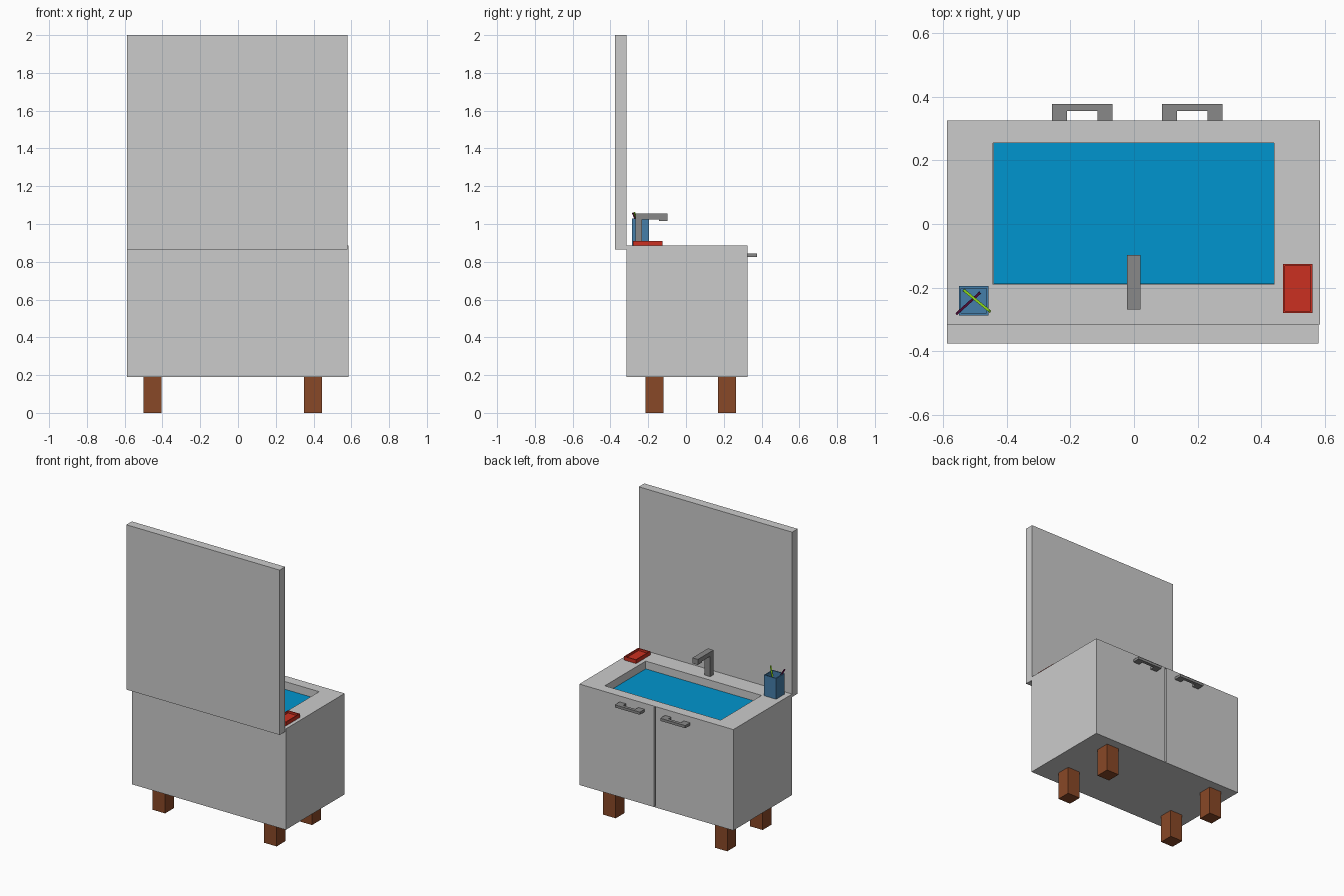
import bpy, bmesh
from mathutils import Vector

if "Cube" in bpy.data.objects:
    bpy.data.objects.remove(bpy.data.objects["Cube"])


def material(name, rgb):
    m = bpy.data.materials.new(name)
    m.diffuse_color = (*rgb, 1)
    m.use_nodes = True
    m.node_tree.nodes["Principled BSDF"].inputs["Base Color"].default_value = m.diffuse_color
    return m


BLUE = material("water_blue", (0.0, 0.30, 0.62))
STEEL = material("cup_blue", (0.06, 0.21, 0.40))
RED = material("dish_red", (0.60, 0.03, 0.015))
WOOD = material("wood", (0.25, 0.065, 0.02))
GREEN = material("brush_green", (0.25, 0.65, 0.01))
PURPLE = material("brush_purple", (0.12, 0.005, 0.06))
METAL = material("metal", (0.25, 0.25, 0.25))


def finish(name, bm, mat=None):
    bmesh.ops.recalc_face_normals(bm, faces=bm.faces)
    me = bpy.data.meshes.new(name)
    bm.to_mesh(me)
    bm.free()
    ob = bpy.data.objects.new(name, me)
    bpy.context.collection.objects.link(ob)
    if mat:
        me.materials.append(mat)
    return ob


def box_bm(lo, hi):
    bm = bmesh.new()
    bmesh.ops.create_cube(bm, size=1)
    lo, hi = Vector(lo), Vector(hi)
    for v in bm.verts:
        v.co = (lo + hi) / 2 + v.co * (hi - lo)
    return bm


def box(name, lo, hi, mat=None):
    return finish(name, box_bm(lo, hi), mat)


def tray(name, lo, hi, rim, depth, mat):
    """Box whose top is inset and pushed down to make an open container."""
    bm = box_bm(lo, hi)
    bm.normal_update()
    top = max(bm.faces, key=lambda f: f.calc_center_median().z)
    bmesh.ops.inset_individual(bm, faces=[top], thickness=rim)
    floor = bmesh.ops.extrude_discrete_faces(bm, faces=[top])["faces"][0]
    bmesh.ops.translate(bm, verts=floor.verts, vec=(0, 0, -depth))
    return finish(name, bm, mat)


def prism(name, pts, offset, mat=None):
    """Extrude a closed outline along an offset."""
    bm = bmesh.new()
    face = bm.faces.new([bm.verts.new(p) for p in pts])
    ext = bmesh.ops.extrude_face_region(bm, geom=[face], use_keep_orig=True)["geom"]
    bmesh.ops.translate(bm, vec=offset,
                        verts=[g for g in ext if isinstance(g, bmesh.types.BMVert)])
    return finish(name, bm, mat)


def rod(name, a, b, size, mat):
    """Thin square bar between two points."""
    a, b = Vector(a), Vector(b)
    bm = box_bm((-size / 2, -size / 2, 0), (size / 2, size / 2, (b - a).length))
    ob = finish(name, bm, mat)
    ob.location = a
    ob.rotation_euler = (b - a).to_track_quat('Z', 'Y').to_euler()
    return ob


# Cabinet with sunken basin and the seam between its doors
cabinet = box("cabinet", (-0.588, -0.315, 0.19), (0.585, 0.325, 0.885))
cutters = [
    box("basin_cutter", (-0.443, -0.19, 0.825), (0.44, 0.255, 1.0)),
    box("seam_cutter", (0.005, 0.313, 0.195), (0.015, 0.4, 0.88)),
]
for c in cutters:
    c.hide_render = True
    c.hide_viewport = True
    mod = cabinet.modifiers.new(c.name, 'BOOLEAN')
    mod.operation = 'DIFFERENCE'
    mod.solver = 'EXACT'
    mod.object = c

# Water filling the basin floor
box("water", (-0.442, -0.189, 0.822), (0.439, 0.254, 0.832), BLUE)

# Tall back panel
box("back_panel", (-0.588, -0.375, 0.865), (0.58, -0.315, 2.0))

# Legs
for sx, x in (("left", -0.50), ("right", 0.35)):
    for sy, y in (("front", -0.215), ("back", 0.17)):
        box(f"{sy}_{sx}_leg", (x, y, 0), (x + 0.095, y + 0.095, 0.19), WOOD)

# Door handles
outline = [(-0.095, 0.322), (-0.095, 0.377), (0.095, 0.377), (0.095, 0.322),
           (0.048, 0.322), (0.048, 0.355), (-0.048, 0.355), (-0.048, 0.322)]
for side, cx in (("left", -0.163), ("right", 0.183)):
    prism(f"{side}_door_handle", [(cx + x, y, 0.826) for x, y in outline],
          (0, 0, 0.018), METAL)

# Faucet
side_profile = [(-0.268, 0.884), (-0.268, 1.055), (-0.098, 1.055), (-0.098, 1.017),
                (-0.142, 1.017), (-0.142, 1.025), (-0.232, 1.025), (-0.232, 0.884)]
prism("faucet", [(-0.022, y, z) for y, z in side_profile], (0.042, 0, 0), METAL)

# Soap dish
tray("soap_dish", (0.468, -0.28, 0.885), (0.56, -0.125, 0.91), 0.009, 0.015, RED)

# Cup with two brushes
tray("brush_cup", (-0.55, -0.287, 0.885), (-0.457, -0.195, 1.028), 0.01, 0.13, STEEL)
rod("green_brush", (-0.533, -0.209, 0.905), (-0.453, -0.274, 1.06), 0.008, GREEN)
rod("purple_brush", (-0.486, -0.218, 0.905), (-0.556, -0.281, 1.06), 0.008, PURPLE)
